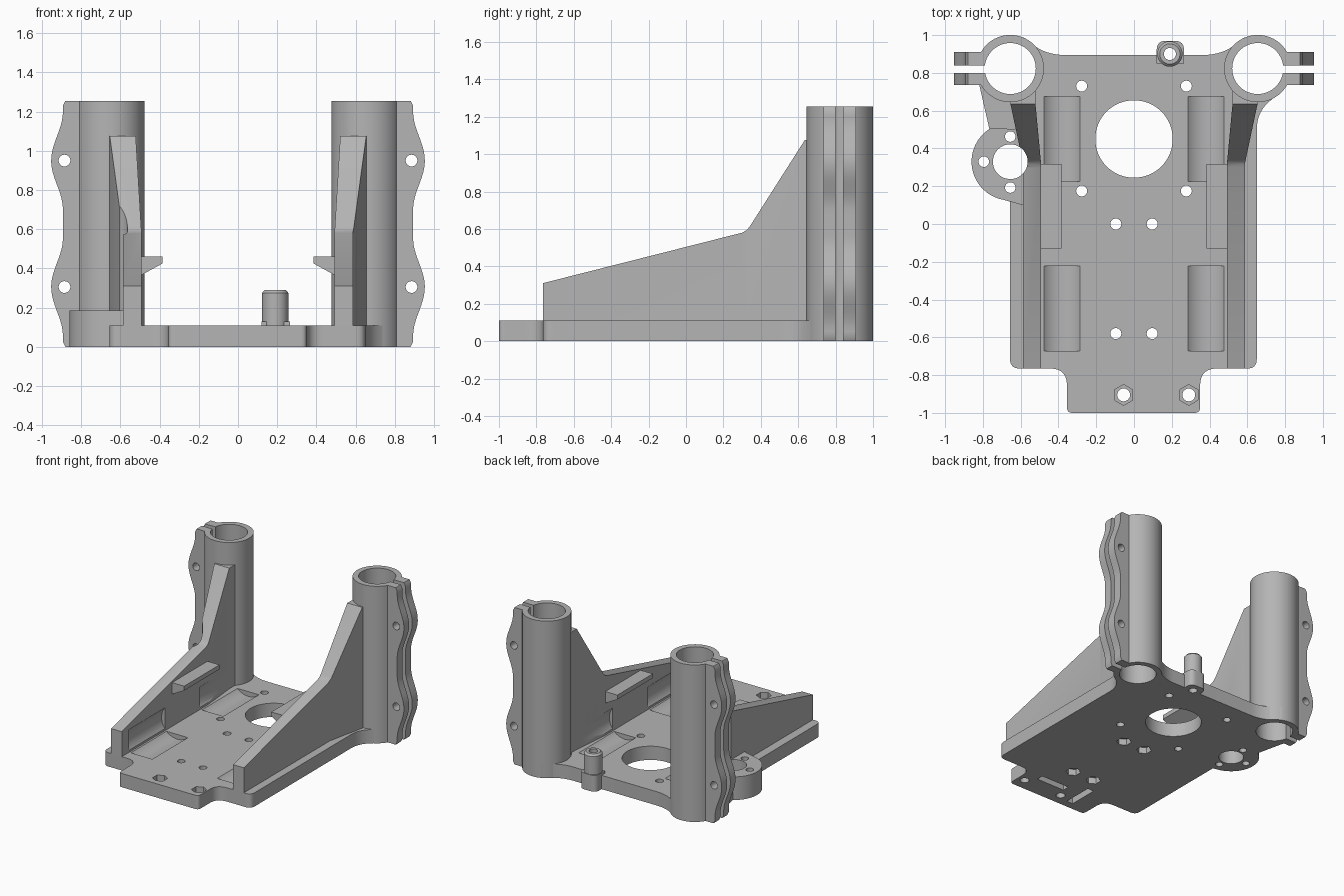
import bpy, bmesh, math
from mathutils import Vector

if "Cube" in bpy.data.objects:
    bpy.data.objects.remove(bpy.data.objects["Cube"], do_unlink=True)

# One grey material
grey = bpy.data.materials.new("plain grey")
grey.use_nodes = True
colour = (0.46, 0.46, 0.46, 1)
grey.diffuse_color = colour
grey.node_tree.nodes["Principled BSDF"].inputs["Base Color"].default_value = colour

parts, cutters = [], []
PLATE = 0.11


def circle(cx, cy, r, n=48, start=0.0, end=360.0):
    closed = end - start >= 360
    count = n if closed else n + 1
    angles = [math.radians(start + (end - start) * i / n) for i in range(count)]
    return [(cx + r * math.cos(a), cy + r * math.sin(a)) for a in angles]


def rounded(corners, steps=8):
    """Polygon from (x, y, cut) corners, each softened over its cut length."""
    out = []
    for i, (x, y, cut) in enumerate(corners):
        p = Vector((x, y))
        if not cut:
            out.append((x, y))
            continue
        a = p + (Vector(corners[i - 1][:2]) - p).normalized() * cut
        b = p + (Vector(corners[(i + 1) % len(corners)][:2]) - p).normalized() * cut
        for k in range(steps + 1):
            t = k / steps
            out.append(tuple(a * (1 - t) ** 2 + p * 2 * t * (1 - t) + b * t * t))
    return out


def rect(x0, x1, y0, y1):
    return [(x0, y0), (x1, y0), (x1, y1), (x0, y1)]


def prism(name, pts, lo, hi, axis="z", group=parts):
    place = {"z": lambda u, v, h: (u, v, h),
             "y": lambda u, v, h: (u, h, v),
             "x": lambda u, v, h: (h, u, v)}[axis]
    bm = bmesh.new()
    rings = [[bm.verts.new(place(u, v, h)) for u, v in pts] for h in (lo, hi)]
    bm.faces.new(rings[0])
    bm.faces.new(rings[1])
    for i in range(len(pts)):
        j = (i + 1) % len(pts)
        bm.faces.new((rings[0][i], rings[0][j], rings[1][j], rings[1][i]))
    bmesh.ops.recalc_face_normals(bm, faces=bm.faces)
    mesh = bpy.data.meshes.new(name)
    bm.to_mesh(mesh)
    bm.free()
    obj = bpy.data.objects.new(name, mesh)
    bpy.context.collection.objects.link(obj)
    mesh.materials.append(grey)
    if group is cutters:
        obj.hide_render = True
    group.append(obj)
    return obj


def cut(pts, lo, hi, axis="z"):
    return prism("cutter", pts, lo, hi, axis, cutters)


def bounds(obj):
    cs = [v.co for v in obj.data.vertices]
    return [(min(c[k] for c in cs), max(c[k] for c in cs)) for k in range(3)]


def carve(obj, tools):
    box = bounds(obj)
    for tool in tools:
        if all(a[0] < b[1] and b[0] < a[1] for a, b in zip(box, bounds(tool))):
            mod = obj.modifiers.new("cut", "BOOLEAN")
            mod.operation, mod.solver, mod.object = "DIFFERENCE", "EXACT", tool
    bpy.context.view_layer.update()
    graph = bpy.context.evaluated_depsgraph_get()
    mesh = bpy.data.meshes.new_from_object(obj.evaluated_get(graph))
    obj.modifiers.clear()
    obj.data = mesh


# Base plate with front tab and swept corners towards the tubes
prism("base_plate", rounded([
    (-.355, -1, .03), (.35, -1, .03), (.35, -.765, .09), (.65, -.765, .05),
    (.65, .6, .1), (.77, .69, 0), (.7, .85, 0), (.585, .988, 0), (.47, .895, .1),
    (-.47, .895, .1), (-.585, .988, 0), (-.7, .85, 0), (-.82, .74, 0),
    (-.765, .5, 0), (-.656, .4, 0), (-.656, -.765, .05), (-.355, -.765, .09)]),
    0, PLATE)

# Round mount on the right edge
MX, MY = -.655, .33
prism("side_mount", circle(MX, MY, .205, 28, 120, 260) +
      [(-.59, .1), (-.56, .1), (-.56, .5)], 0, .185)
cut(circle(MX, MY, .092), -.1, 1.4)
for x, y in ((MX, .463), (-.795, MY), (MX, .193)):
    cut(circle(x, y, .028, 24), -.1, .3)

# Rear post with its foot
prism("post_foot", rounded([(.12, .85, 0), (.265, .85, 0), (.265, .97, .05),
                            (.12, .97, .05)]), 0, .13)
prism("post", circle(.19, .9, .067), 0, .275)
tip = prism("post_tip", circle(.19, .9, .067), .275, .29)
for v in tip.data.vertices:
    if v.co.z > .28:
        v.co.x += (.19 - v.co.x) * .2
        v.co.y += (.9 - v.co.y) * .2
cut(circle(.19, .9, .032, 24), -.1, .4)

# Profile that trims the side walls
wall_trim = prism("cutter", [(-.9, .276), (.3, .58), (.325, .594), (.34, .612),
                             (.635, 1.075), (.9, 1.075), (.9, 1.5), (-.9, 1.5)],
                  -1.2, 1.2, "x", [])

# Wavy clamp edge with two bulges
TX, TY, TOP = .655, .823, 1.255
BOLTS = (.305, .95)


def wave(z):
    bump = sum(math.cos((z - b) / .25 * math.pi / 2) ** 2
               for b in BOLTS if abs(z - b) < .25)
    return .893 + .06 * bump


edge = [(wave(TOP * i / 48), TOP * i / 48) for i in range(1, 48)]
clamp = [(.77, 0), (.88, 0)] + edge + [(.88, TOP), (.77, TOP)]

for side, s in (("left", 1), ("right", -1)):
    def flip(pts):
        return [(s * u, v) for u, v in pts]

    # Rod tube, split clamp and bolt holes
    prism(side + "_tube", circle(s * TX, TY, .178, 64), 0, TOP)
    prism(side + "_front_clamp", flip(clamp), .735, .80, "y")
    prism(side + "_back_clamp", flip(clamp), .84, .91, "y")
    cut(circle(s * TX, TY, .135, 64), -.1, 1.4)
    cut(flip(rect(TX, 1.1, .80, .84)), -.1, 1.4)
    for z in BOLTS:
        cut(circle(s * .885, z, .03, 24), .7, 1.0, "y")

    # Side wall, flaring outwards to meet the tube
    wall = prism(side + "_wall", flip([
        (.492, -.765), (.587, -.765), (.587, .32), (.655, .64), (.655, .76),
        (.522, .76), (.522, .64), (.492, .32)]), .1, 1.3)
    carve(wall, [wall_trim])

    # Ledge on the inner face
    prism(side + "_ledge", flip([(.385, .46), (.385, .425), (.495, .365),
                                 (.495, .46)]), -.13, .317, "y")

    # Rounded cradles in the floor
    for y0, y1 in ((.225, .675), (-.672, -.222)):
        cut(circle(s * .382, .21, .138, 64), y0, y1, "y")

    # Screw holes and nut pockets underneath
    for x, y in ((.277, .73), (.277, .175), (.096, 0), (.096, -.58)):
        cut(circle(s * x, y, .029, 24), -.1, .2)
        if x < .2:
            cut(circle(s * x, y, .055, 6, 30, 390), -.1, .05)

# Large floor opening
cut(circle(0, .45, .205, 64), -.1, .3)

# Nut pockets on the front tab, and blind slots below it
for x in (-.055, .29):
    cut(circle(x, -.905, .034, 24), -.1, .2)
    cut(circle(x, -.905, .055, 6, 30, 390), .06, .2)
cut(rect(-.02, .23, -.83, -.775), -.1, .05)
cut(rect(-.2, -.145, -.94, -.7), -.1, .05)

# Apply all cuts, then drop the helpers
for part in parts:
    carve(part, cutters)
for tool in cutters + [wall_trim]:
    bpy.data.objects.remove(tool, do_unlink=True)

# Smooth the round surfaces, keep the edges sharp
bpy.ops.object.select_all(action="DESELECT")
for part in parts:
    part.select_set(True)
bpy.context.view_layer.objects.active = parts[0]
bpy.ops.object.shade_smooth_by_angle(angle=math.radians(30))
